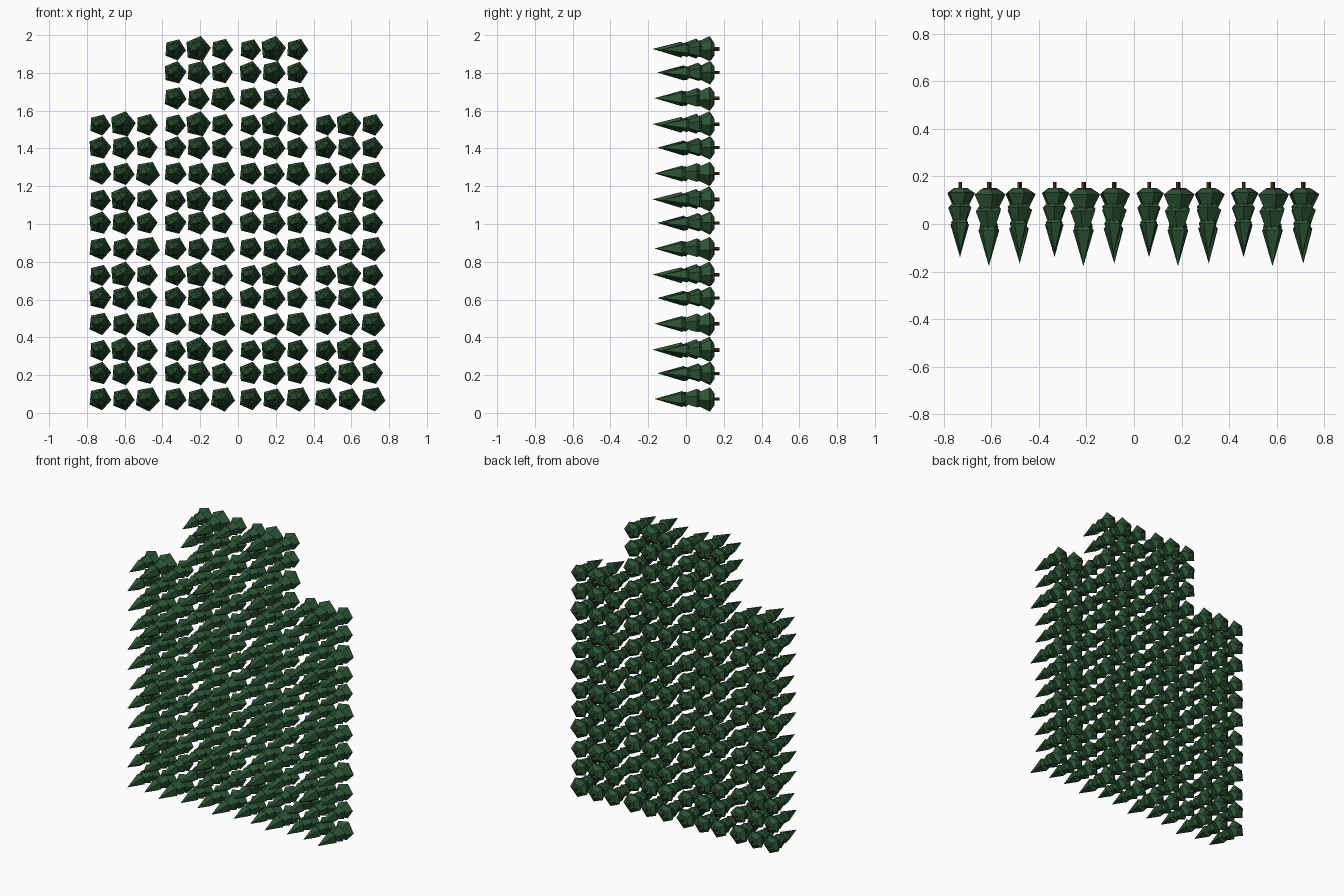
import bpy, bmesh
from math import cos, sin, radians, tau

if "Cube" in bpy.data.objects:
    bpy.data.objects.remove(bpy.data.objects["Cube"])

def material(name, color):
    m = bpy.data.materials.new(name)
    m.diffuse_color = color
    m.use_nodes = True
    m.node_tree.nodes["Principled BSDF"].inputs["Base Color"].default_value = m.diffuse_color
    return m

GREEN = material("foliage_green", (0.025, 0.09, 0.035, 1))
BROWN = material("bark_brown", (0.07, 0.03, 0.015, 1))
BACK_Y, PITCH, SIDES = 0.177, 0.398, 5

# Each tier: rotation, then (height, radius) rings from underside to top
TIERS = [
    (0, [(0.03, 0.036), (0.053, 0.070), (0.125, 0.034)]),
    (24, [(0.103, 0.034), (0.122, 0.056), (0.198, 0.028)]),
    (48, [(0.183, 0.028), (0.203, 0.046), (0.354, 0.0)]),
]
TRUNK = [(0.0, 0.009), (0.045, 0.009)]

# Trees of one tile: x offset from tile centre, z, scale, rotation
TREES = [
    (-0.135, 0.075, 0.89, -6), (-0.012, 0.072, 0.88, -3), (0.116, 0.074, 0.97, -8),
    (-0.136, 0.210, 0.89, 4), (-0.012, 0.210, 0.93, -4), (0.112, 0.209, 0.85, 3),
    (-0.135, 0.331, 0.84, -4), (-0.014, 0.335, 1.00, 5), (0.113, 0.332, 0.86, -3),
]

def add_rings(bm, rings, turn, x, z, s):
    """Loft polygon rings along -y; a zero radius closes to a point."""
    loops = []
    for h, r in rings:
        y = BACK_Y - h * s
        n = SIDES if r > 0 else 1
        loops.append([bm.verts.new((x + r * s * cos(radians(turn) + tau * i / SIDES), y,
                                    z + r * s * sin(radians(turn) + tau * i / SIDES)))
                      for i in range(n)])
    for a, b in zip(loops, loops[1:]):
        for i in range(SIDES):
            j = (i + 1) % SIDES
            bm.faces.new((a[i], a[j], b[0]) if len(b) == 1 else (a[i], a[j], b[j], b[i]))
    bm.faces.new(loops[0])
    if len(loops[-1]) > 1:
        bm.faces.new(loops[-1])

def make_object(name, bm, mat):
    bmesh.ops.recalc_face_normals(bm, faces=bm.faces)
    me = bpy.data.meshes.new(name)
    bm.to_mesh(me)
    bm.free()
    me.materials.append(mat)
    ob = bpy.data.objects.new(name, me)
    bpy.context.collection.objects.link(ob)
    return ob

# One tile of nine trees
foliage, trunks = bmesh.new(), bmesh.new()
for x, z, s, turn in TREES:
    for tier_turn, rings in TIERS:
        add_rings(foliage, rings, turn + tier_turn, x, z, s)
    add_rings(trunks, TRUNK, turn, x, z, s)
tile = [make_object("tile_foliage", foliage, GREEN), make_object("tile_trunks", trunks, BROWN)]

# Repeat the tile: four columns, the middle two one row taller
for col in range(4):
    for row in range(5 if col in (1, 2) else 4):
        for src in tile:
            ob = src
            if col or row:
                ob = src.copy()
                ob.name = f"{src.name.split('.')[0]}_{col}_{row}"
                bpy.context.collection.objects.link(ob)
            ob.location = ((col - 1.5) * PITCH, 0, row * PITCH)
